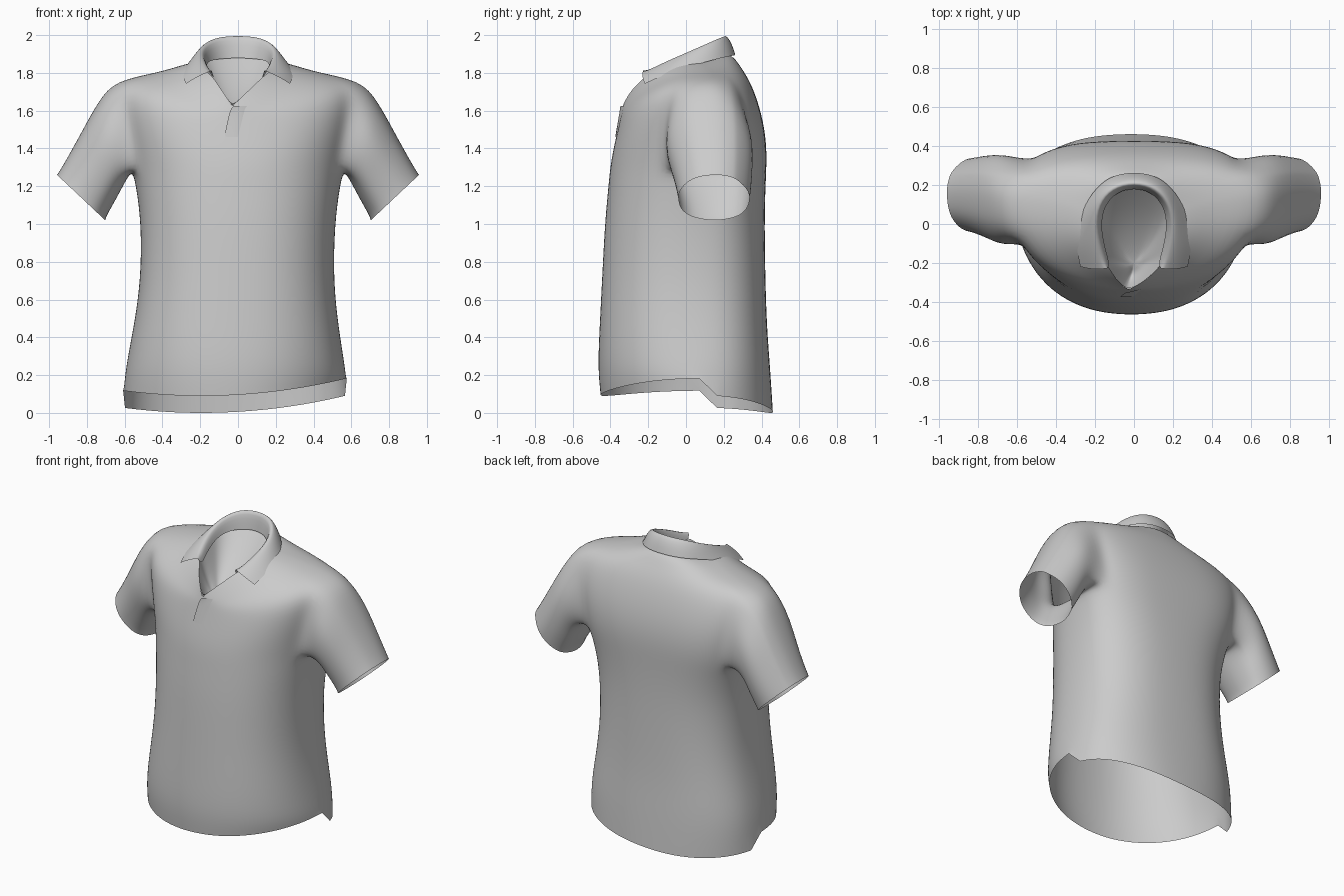
import bpy, bmesh, math
from mathutils import Vector
from mathutils.bvhtree import BVHTree

if "Cube" in bpy.data.objects:
    bpy.data.objects.remove(bpy.data.objects["Cube"])

N = 32          # points around the torso


def finish(bm, name, levels=2):
    bmesh.ops.recalc_face_normals(bm, faces=bm.faces)
    me = bpy.data.meshes.new(name)
    bm.to_mesh(me)
    bm.free()
    for p in me.polygons:
        p.use_smooth = True
    ob = bpy.data.objects.new(name, me)
    bpy.context.collection.objects.link(ob)
    m = ob.modifiers.new("smooth", 'SUBSURF')
    m.levels = m.render_levels = levels
    return ob


def grid_faces(bm, rows, closed=False, skip=()):
    n = len(rows[0])
    for r in range(len(rows) - 1):
        for j in range(n if closed else n - 1):
            if (r, j) not in skip:
                k = (j + 1) % n
                bm.faces.new((rows[r][j], rows[r][k], rows[r + 1][k], rows[r + 1][j]))


def spow(v, e):
    return math.copysign(abs(v) ** e, v)


# ---- torso: rings of half width, x centre, y of widest point, front y, back y,
#      side z, front z, back z, fullness of front, of back
RINGS = [
    (0.592, -0.016, 0.07, -0.455, 0.462, 0.05, 0.05, 0.05, 2.1, 2.3),
    (0.584, -0.014, 0.06, -0.470, 0.447, 0.24, 0.24, 0.24, 2.2, 2.5),
    (0.545, -0.010, 0.04, -0.460, 0.430, 0.45, 0.45, 0.45, 2.3, 2.6),
    (0.512, -0.005, 0.03, -0.447, 0.422, 0.70, 0.70, 0.70, 2.3, 2.6),
    (0.514, 0.0, 0.04, -0.432, 0.417, 1.00, 1.00, 1.00, 2.3, 2.6),
    (0.542, 0.0, 0.08, -0.415, 0.422, 1.20, 1.18, 1.20, 2.3, 2.8),
    (0.562, 0.0, 0.11, -0.405, 0.428, 1.29, 1.29, 1.32, 2.3, 3.0),
    (0.590, 0.0, 0.12, -0.390, 0.426, 1.43, 1.38, 1.44, 2.3, 3.1),
    (0.630, 0.0, 0.12, -0.370, 0.403, 1.60, 1.47, 1.58, 2.2, 2.9),
    (0.655, 0.0, 0.12, -0.350, 0.350, 1.760, 1.56, 1.74, 2.0, 2.3),
    (0.430, 0.0, 0.10, -0.342, 0.292, 1.80, 1.595, 1.83, 2.0, 2.0),
    (0.285, 0.0, 0.06, -0.337, 0.255, 1.845, 1.615, 1.885, 2.0, 2.0),
    (0.200, 0.0, 0.03, -0.330, 0.215, 1.865, 1.63, 1.90, 2.0, 2.0),
]
bm = bmesh.new()
crease = bm.verts.layers.float.new("crease_vert")
rows = []
for i, (a, xc, yc, yf, yb, zs, zf, zb, nf, nb) in enumerate(RINGS):
    row = []
    for j in range(N):
        t = 2 * math.pi * j / N
        n = nb if j < N // 2 else nf
        c, s = spow(math.cos(t), 2 / n), spow(math.sin(t), 2 / n)
        x = xc + a * c
        y = yc + (yb - yc) * s if s > 0 else yc + (yc - yf) * s
        z = zs + ((zb if s > 0 else zf) - zs) * abs(s) ** 2.3
        if i == 0:   # slanted hem, longer at the back with a step at each side
            back = 0 < j < N // 2
            z = (0.005 if back else 0.095) + 0.06 * x + 0.16 * x * x
        row.append(bm.verts.new((x, y, z)))
    rows.append(row)
for j in (0, 1, 15, 16):
    rows[0][j][crease] = 1

# V-shaped neckline
neck = rows[-1]
tip = Vector((-0.03, -0.335, 1.625))
neck[24].co = tip
neck[24][crease] = 1
for side in (-1, 1):
    top = Vector((0.138 * side, -0.21, 1.785))
    for k in range(1, 5):
        u = k / 4
        p = tip.lerp(top, u)
        p.y -= 0.018 * math.sin(math.pi * u)
        neck[24 + side * k].co = p
neck_ring = [v.co.copy() for v in neck]

# ---- armholes and sleeves
R0, R1, J0, J1 = 6, 9, -2, 3
right = {(r, j % N) for r in range(R0, R1) for j in range(J0, J1)}
left = {(r, (15 - j) % N) for r, j in right}
grid_faces(bm, rows, True, right | left)

# sleeve sections: top (x, z), bottom (x, z), y centre, y half width
SLEEVE = [
    ((0.738, 1.655), (0.597, 1.215), 0.120, 0.250),
    ((0.845, 1.455), (0.650, 1.115), 0.140, 0.224),
    ((0.925, 1.312), (0.692, 1.043), 0.147, 0.206),
    ((0.958, 1.260), (0.700, 1.017), 0.147, 0.201),
]
path = ([(R0, j) for j in range(J0, J1)] + [(r, J1) for r in range(R0, R1)]
        + [(R1, j) for j in range(J1, J0, -1)] + [(r, J0) for r in range(R1, R0, -1)])
for side in (1, -1):
    loop = [rows[r][(j if side > 0 else 16 - j) % N] for r, j in path]
    angles = [math.atan2((v.co.z - 1.52) / 0.23, (v.co.y - 0.10) / 0.20) for v in loop]
    sections = [loop]
    for (tx, tz), (bx, bz), yc, hy in SLEEVE:
        sections.append([bm.verts.new((
            side * ((tx + bx) / 2 + (tx - bx) / 2 * 1.02 * math.sin(t)),
            yc + hy * math.cos(t),
            (tz + bz) / 2 + (tz - bz) / 2 * 1.02 * math.sin(t))) for t in angles])
    grid_faces(bm, sections, True)
bmesh.ops.delete(bm, geom=[v for v in bm.verts if not v.link_faces], context='VERTS')
shirt = finish(bm, "shirt_body")

# ---- inner lining closing the neck opening as a sloping hollow
bm = bmesh.new()
low = Vector((0, -0.22, 1.56))
rows = []
for s, sag in ((1, 0), (0.75, 0.03), (0.45, 0.04), (0.12, 0.01)):
    rows.append([bm.verts.new(low.lerp(p, s) - Vector((0, 0, sag))) for p in neck_ring])
grid_faces(bm, rows, True)
bm.faces.new(rows[-1])
finish(bm, "neck_lining", 1)

# ---- folded collar: half outlines from the back centre to the front
SEAM = [(0, .185, 1.88), (.09, .165, 1.875), (.155, .09, 1.865), (.170, -.01, 1.84),
        (.150, -.12, 1.80), (.122, -.21, 1.765)]
FOLD = [(0, .205, 2.027), (.115, .175, 2.018), (.180, .09, 1.973), (.192, -.02, 1.918),
        (.170, -.13, 1.865), (.140, -.228, 1.812)]
EDGE = [(0, .268, 1.895), (.125, .248, 1.892), (.215, .165, 1.875), (.280, .04, 1.84),
        (.300, -.10, 1.798), (.275, -.218, 1.742)]
bulge = []
for f, e in zip(FOLD, EDGE):
    m = (Vector(f) + Vector(e)) / 2
    out = Vector((m.x, m.y - 0.02, 0.08)).normalized()
    bulge.append(m + out * 0.014)
bm = bmesh.new()
crease = bm.verts.layers.float.new("crease_vert")
rows = []
for half in (SEAM, FOLD, bulge, EDGE):
    pts = [Vector((-p[0], p[1], p[2])) for p in reversed(half[1:])] + [Vector(p) for p in half]
    rows.append([bm.verts.new(p) for p in pts])
for row in (rows[1], rows[3]):
    row[0][crease] = row[-1][crease] = 1
grid_faces(bm, rows)
finish(bm, "collar")

# ---- placket flap lying on the chest below the neckline
bpy.context.view_layer.update()
tree = BVHTree.FromObject(shirt, bpy.context.evaluated_depsgraph_get())
bm = bmesh.new()
rows = []
for k in range(7):
    u = k / 6
    z = 1.625 - 0.165 * u
    row = []
    for w in range(4):
        x = -0.03 - 0.042 * u ** 0.7 + 0.03 * w
        hit = tree.ray_cast(Vector((x, -1, z)), Vector((0, 1, 0)))[0]
        y = hit.y if hit and hit.y < -0.2 else -0.33
        lift = 0.014 * (1 - w / 3) * (1 - 0.5 * u) - 0.003 * (w == 3)
        row.append(bm.verts.new((x, y - lift, z)))
    rows.append(row)
grid_faces(bm, rows)
finish(bm, "placket", 1)
